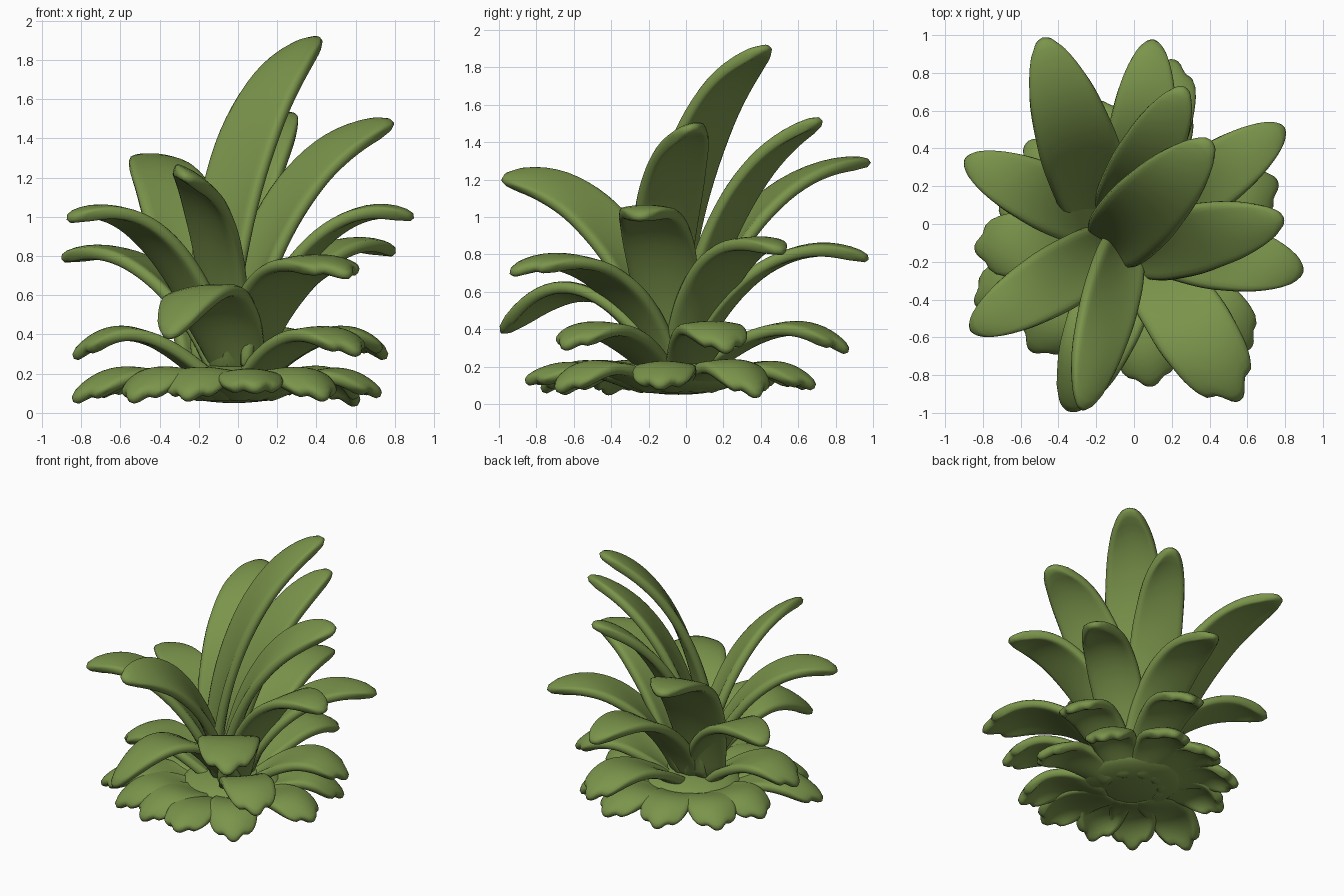
import bpy, bmesh, math
from mathutils import Vector

if "Cube" in bpy.data.objects:
    bpy.data.objects.remove(bpy.data.objects["Cube"])

green = bpy.data.materials.new("leaf green")
green.diffuse_color = (0.195, 0.295, 0.07, 1)
green.use_nodes = True
green.node_tree.nodes["Principled BSDF"].inputs["Base Color"].default_value = green.diffuse_color

LANCE = [(0, .62), (.3, .92), (.55, 1), (.8, .84), (.95, .55), (1, .38)]
BROAD = [(0, .55), (.4, .92), (.7, 1), (.9, .9), (1, .78)]
NOTCH = [(0, 1), (.25, .99), (.5, .92), (.75, .95), (1, .85)]
ROUND = [(0, 1), (.5, .99), (1, .95)]


def lerp_table(table, x):
    for (a, va), (b, vb) in zip(table, table[1:]):
        if x <= b:
            return va + (vb - va) * (x - a) / (b - a)
    return table[-1][1]


def bezier(p, t):
    u = 1 - t
    return p[0] * u**3 + p[1] * 3 * u * u * t + p[2] * 3 * u * t * t + p[3] * t**3


def finish(ob):
    ob.data.materials.append(green)
    for f in ob.data.polygons:
        f.use_smooth = True


def leaf(name, tip, shoulder, width, base, h1, h2, outline, ends, r0=.1, roll=0, droop=.25):
    """Arching leaf: shoulder is the height reached at 3/4 of its length."""
    centre = Vector(base)
    base_z = centre.z
    tip = Vector((tip[0] * 1.015, tip[1] * 1.015, tip[2]))
    d = tip - centre
    d.z = 0
    d.normalize()
    side = Vector((-d.y, d.x, 0))
    start = centre + d * r0
    span = tip - start
    span.z = 0
    z1 = base_z + .5 * (shoulder - base_z)
    z2 = (shoulder - .0156 * base_z - .1406 * z1 - .4219 * tip.z) / .4219
    p1, p2 = start + span * h1, start + span * h2
    p1.z, p2.z = z1, z2
    path = [start, p1, p2, tip]
    cr, sr = math.cos(math.radians(roll)), math.sin(math.radians(roll))
    rows, cols = 12, 8
    bm = bmesh.new()
    grid = []
    for i in range(rows + 1):
        row = []
        for j in range(cols + 1):
            s = 2 * j / cols - 1
            t = i / rows
            t *= 1 - (1 - lerp_table(ends, abs(s))) * t * t
            pos = bezier(path, t)
            tan = (bezier(path, min(t + .01, 1)) - bezier(path, t - .01)).normalized()
            up = tan.cross(side)
            across = side * cr + up * sr
            nrm = up * cr - side * sr
            half = width / 2 * lerp_table(outline, i / rows)
            cup = (.4 - (.4 + droop) * t) * half * s * s   # cupped at base, drooping at tip
            row.append(bm.verts.new(pos + across * s * half + nrm * cup))
        grid.append(row)
    for i in range(rows):
        for j in range(cols):
            bm.faces.new((grid[i][j], grid[i + 1][j], grid[i + 1][j + 1], grid[i][j + 1]))
    bmesh.ops.recalc_face_normals(bm, faces=bm.faces)
    me = bpy.data.meshes.new(name)
    bm.to_mesh(me)
    bm.free()
    ob = bpy.data.objects.new(name, me)
    bpy.context.collection.objects.link(ob)
    finish(ob)
    sol = ob.modifiers.new("thickness", 'SOLIDIFY')
    sol.thickness, sol.offset = .065, 0
    sub = ob.modifiers.new("round", 'SUBSURF')
    sub.levels = sub.render_levels = 1


# tall upright leaves: tip, shoulder height, width, base, bend, roll
upright = [
    ((.41, .44, 1.91), 1.70, .42, (-.13, -.12, .22), .0, .34, 0),
    ((.27, .72, 1.52), 1.36, .36, (-.11, .0, .22), .1, .45, 0),
    ((.79, .03, 1.48), 1.35, .41, (-.02, -.15, .22), .06, .40, 18),
    ((-.48, .98, 1.29), 1.23, .44, (-.16, .0, .22), .12, .45, 0),
    ((-.27, -.98, 1.20), 1.15, .36, (-.05, -.08, .22), .12, .45, -32),
]
for n, (tip, sh, w, base, h1, h2, roll) in enumerate(upright):
    leaf(f"upright_leaf_{n}", tip, sh, w, base, h1, h2, LANCE, ROUND, .03, roll)

# arching leaves around the middle
arching = [
    ((-.86, -.56, .98), 1.02, .37),
    ((-.89, .34, .78), .82, .37),
    ((.89, -.25, .99), 1.02, .40),
    ((.79, .51, .81), .86, .37),
    ((.10, .97, .77), .83, .38),
]
for n, (tip, sh, w) in enumerate(arching):
    leaf(f"arching_leaf_{n}", tip, sh, w, (-.02, -.06, .2), .12, .52, LANCE, ROUND)

# two broad leaves at the front
leaf("broad_leaf_right", (.56, -.93, .69), .78, .44, (-.02, -.05, .2), .12, .5, BROAD, NOTCH, droop=.35)
leaf("broad_leaf_front", (-.35, -.98, .37), .61, .42, (.04, -.05, .2), .15, .52, LANCE, ROUND, roll=8, droop=.4)

# middle ring of drooping toothed leaves
middle = [(-.83, -.13, .27), (.61, -.65, .29), (.75, .22, .27), (.21, .86, .27)]
for n, tip in enumerate(middle):
    leaf(f"middle_leaf_{n}", tip, .41, .36, (-.02, -.05, .15), .25, .65, BROAD, NOTCH, .12, droop=.4)

# lowest ring lying near the ground
low = [(-.83, -.42, .05), (-.54, -.66, .05), (-.26, -.76, .06), (.09, -.85, .11),
       (.44, -.68, .06), (.72, -.14, .08), (.60, .38, .03), (.20, .68, .08),
       (-.20, .64, .08), (-.56, .42, .08), (-.70, .09, .08)]
for n, tip in enumerate(low):
    leaf(f"low_leaf_{n}", tip, .19, .34, (-.02, -.05, .08), .3, .65, BROAD, NOTCH, .16, droop=.55)

# flattened crown that the leaves grow from
bpy.ops.mesh.primitive_uv_sphere_add(segments=32, ring_count=16, radius=1, location=(-.02, -.04, .15))
crown = bpy.context.object
crown.name = "crown"
crown.scale = (.34, .34, .10)
finish(crown)
